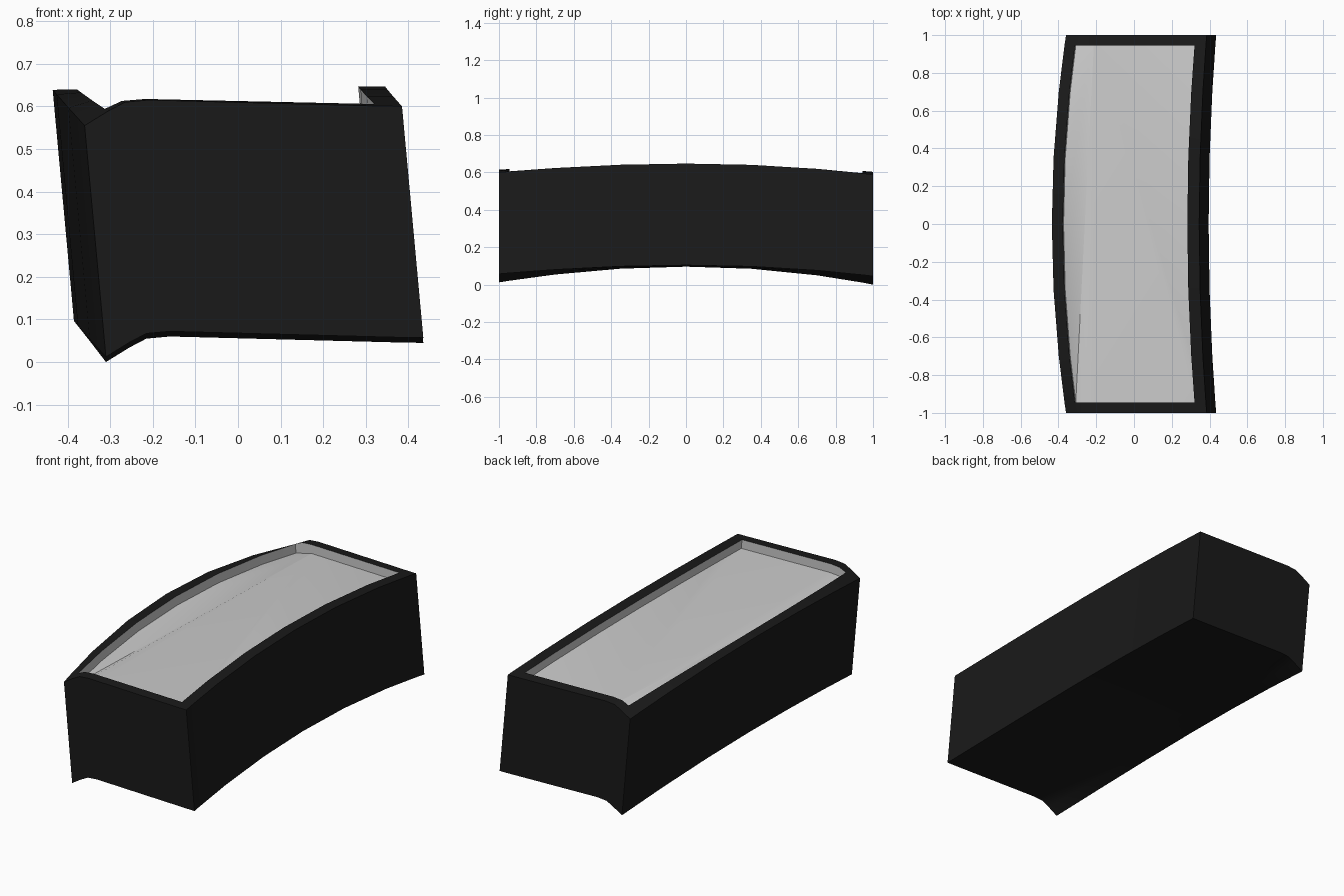
import bpy, bmesh
from mathutils import Vector

if "Cube" in bpy.data.objects:
    bpy.data.objects.remove(bpy.data.objects["Cube"])

# Underside cross-section at the ends (x, z); last and first are the outer edges
PROFILE = [(-.31, 0), (-.255, .034), (-.215, .055), (-.16, .06), (.375, .046), (.435, .045)]
ROWS = [-1, -.945, -.7, -.35, 0, .35, .7, .945, 1]
RISE = Vector((-.05, 0, .543))
NC, NR = len(PROFILE), len(ROWS)


def point(c, r, level):
    """Point of the arched sheet; level 0 is the underside, 1 the rim."""
    x, z = PROFILE[c]
    y = ROWS[r]
    f = (x + .31) / .745
    t = 1 - y * y
    end = Vector((x, y, z + .006 * (1 - y)))
    mid = Vector((-.385 + .78 * f, y, .096 + .008 * f))
    return end.lerp(mid, t) + RISE * level


def loop(c0, c1, r0, r1):
    """Grid indices around a rectangle of the sheet, counter-clockwise."""
    return ([(c, r0) for c in range(c0, c1)] + [(c1, r) for r in range(r0, r1)]
            + [(c, r1) for c in range(c1, c0, -1)] + [(c0, r) for r in range(r1, r0, -1)])


def finish(bm, name, color=None):
    me = bpy.data.meshes.new(name)
    bm.to_mesh(me)
    bm.free()
    ob = bpy.data.objects.new(name, me)
    bpy.context.collection.objects.link(ob)
    if color:
        mat = bpy.data.materials.new(name + "_black")
        mat.diffuse_color = color
        mat.use_nodes = True
        mat.node_tree.nodes["Principled BSDF"].inputs["Base Color"].default_value = mat.diffuse_color
        me.materials.append(mat)
    bpy.ops.object.select_all(action='DESELECT')
    bpy.context.view_layer.objects.active = ob
    ob.select_set(True)
    bpy.ops.object.shade_smooth_by_angle(angle=.6)


# Black shell: underside, side walls and flat rim
bm = bmesh.new()
low = {(c, r): bm.verts.new(point(c, r, 0)) for c in range(NC) for r in range(NR)}
top = {k: bm.verts.new(point(*k, 1)) for k in low}
for c in range(NC - 1):
    for r in range(NR - 1):
        cell = [(c, r), (c + 1, r), (c + 1, r + 1), (c, r + 1)]
        bm.faces.new([low[k] for k in reversed(cell)])
        if c in (0, NC - 2) or r in (0, NR - 2):
            bm.faces.new([top[k] for k in cell])
edge = loop(0, NC - 1, 0, NR - 1)
for a, b in zip(edge, edge[1:] + edge[:1]):
    bm.faces.new((low[a], low[b], top[b], top[a]))
bmesh.ops.delete(bm, geom=[v for v in bm.verts if not v.link_faces], context='VERTS')
finish(bm, "shell", (.01, .01, .01, 1))

# Light recessed panel: short inner walls and a faceted floor fanned from one back point
bm = bmesh.new()
edge = loop(1, NC - 2, 1, NR - 2)
rim = [bm.verts.new(point(*k, 1)) for k in edge]
floor = [bm.verts.new(point(*k, .91)) for k in edge]
n = len(edge)
apex = edge.index((3, NR - 2))
for i in range(n):
    j = (i + 1) % n
    bm.faces.new((rim[i], rim[j], floor[j], floor[i]))
    if apex not in (i, j):
        bm.faces.new((floor[apex], floor[i], floor[j]))
finish(bm, "recessed_panel")
